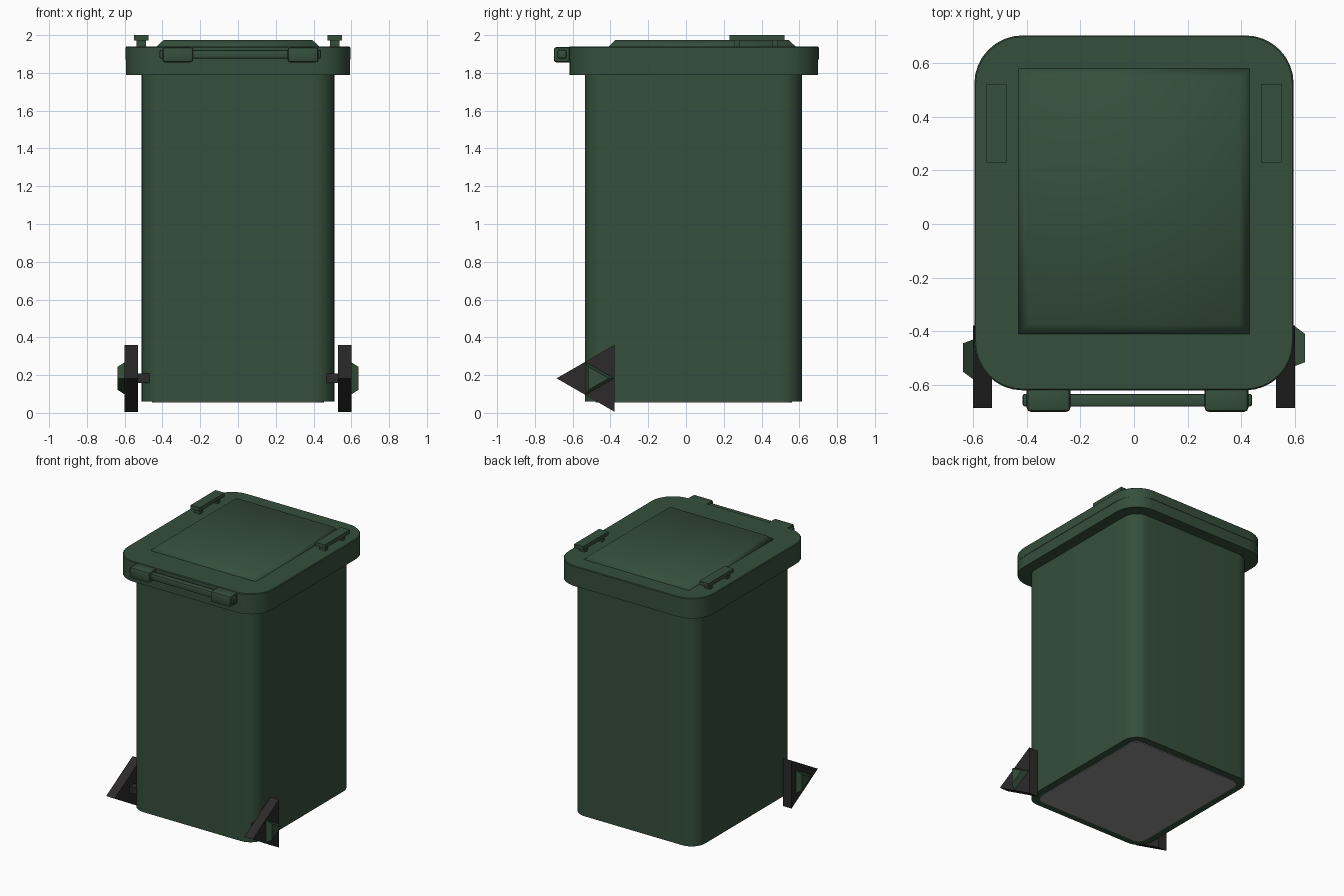
import bpy, bmesh, math
from mathutils import Vector

if "Cube" in bpy.data.objects:
    bpy.data.objects.remove(bpy.data.objects["Cube"])


def material(name, rgb):
    m = bpy.data.materials.new(name)
    m.diffuse_color = (*rgb, 1)
    m.use_nodes = True
    m.node_tree.nodes["Principled BSDF"].inputs["Base Color"].default_value = m.diffuse_color
    return m


GREEN = material("bin green", (0.036, 0.078, 0.045))
BLACK = material("tyre black", (0.025, 0.023, 0.023))
GREY = material("base grey", (0.28, 0.28, 0.28))


def finish(name, bm, mat, smooth=30):
    bmesh.ops.recalc_face_normals(bm, faces=bm.faces)
    me = bpy.data.meshes.new(name)
    bm.to_mesh(me)
    bm.free()
    me.materials.append(mat)
    ob = bpy.data.objects.new(name, me)
    bpy.context.collection.objects.link(ob)
    if smooth:
        bpy.context.view_layer.objects.active = ob
        ob.select_set(True)
        bpy.ops.object.shade_smooth_by_angle(angle=math.radians(smooth))
        ob.select_set(False)
    return ob


def loft(bm, rings):
    """Join rings of equal point count and cap both ends."""
    vs = [[bm.verts.new(p) for p in r] for r in rings]
    n = len(vs[0])
    for a, b in zip(vs, vs[1:]):
        for i in range(n):
            bm.faces.new((a[i], a[(i + 1) % n], b[(i + 1) % n], b[i]))
    bm.faces.new(vs[0][::-1])
    bm.faces.new(vs[-1])


def rounded(x, y0, y1, r, z, seg=8):
    """Rounded rectangle ring at height z."""
    pts = []
    for k, (cx, cy) in enumerate([(x - r, y1 - r), (r - x, y1 - r),
                                  (r - x, y0 + r), (x - r, y0 + r)]):
        for i in range(seg + 1):
            a = math.pi / 2 * (k + i / seg)
            pts.append((cx + r * math.cos(a), cy + r * math.sin(a), z))
    return pts


def slab(name, x, y0, y1, r, heights, mat=GREEN):
    bm = bmesh.new()
    loft(bm, [rounded(x - i, y0 + i, y1 - i, r - i, z) for z, i in heights])
    return finish(name, bm, mat)


def box(name, lo, hi, mat=GREEN, bevel=0):
    bm = bmesh.new()
    bmesh.ops.create_cube(bm, size=1)
    for v in bm.verts:
        v.co = Vector([(a + b) / 2 + c * (b - a) for a, b, c in zip(lo, hi, v.co)])
    if bevel:
        bmesh.ops.bevel(bm, geom=bm.edges[:], offset=bevel, segments=2,
                        profile=0.5, affect='EDGES')
    return finish(name, bm, mat, 40 if bevel else 0)


def triangle(x, r, flip, cy=-0.48, cz=0.183):
    """Three-sided ring in the yz plane."""
    return [(x, cy + flip * r * math.cos(2 * math.pi * k / 3),
             cz + r * math.sin(2 * math.pi * k / 3)) for k in range(3)]


# Container with a plate set into its underside
slab("body", 0.51, -0.535, 0.615, 0.11, [(0.06, 0), (1.80, 0)])
slab("base_plate", 0.455, -0.48, 0.56, 0.06, [(0.055, 0), (0.062, 0)], GREY)

# Rim and lid
slab("rim", 0.592, -0.617, 0.70, 0.17, [(1.79, 0), (1.87, 0)])
slab("lid", 0.595, -0.62, 0.703, 0.18, [(1.87, 0), (1.935, 0), (1.94, 0.005)])

# Raised lid panel with sloping sides
bm = bmesh.new()
loft(bm, [[(sx * (0.43 - i), 0.085 + sy * (0.495 - i), z)
           for sx, sy in ((1, 1), (-1, 1), (-1, -1), (1, -1))]
          for z, i in ((1.935, 0), (1.94, 0), (1.975, 0.037))])
finish("lid_panel", bm, GREEN, 60)

# Front hinge bar and its two blocks
box("front_bar", (-0.415, -0.68, 1.876), (0.44, -0.633, 1.922), bevel=0.008)
for name, x0 in (("left", -0.40), ("right", 0.263)):
    box(name + "_bar_block", (x0, -0.70, 1.855), (x0 + 0.163, -0.60, 1.937), bevel=0.015)

for name, s in (("left", -1), ("right", 1)):
    # Lid side handles on two posts
    def span(a, b):
        return min(s * a, s * b), max(s * a, s * b)
    a, b = span(0.475, 0.55)
    box(name + "_lid_handle", (a, 0.23, 1.972), (b, 0.522, 2.0))
    a, b = span(0.488, 0.537)
    for i, y in enumerate((0.27, 0.47)):
        box(f"{name}_handle_post_{i + 1}", (a, y - 0.015, 1.935), (b, y + 0.015, 1.975))
    # Three-sided wheel, tapered hub and axle stub
    bm = bmesh.new()
    loft(bm, [triangle(s * x, 0.205, -1) for x in (0.53, 0.60)])
    finish(name + "_wheel", bm, BLACK, 0)
    bm = bmesh.new()
    loft(bm, [triangle(s * x, r, s) for x, r in ((0.598, 0.10), (0.638, 0.07))])
    finish(name + "_hub", bm, GREEN, 0)
    a, b = span(0.45, 0.54)
    box(name + "_axle", (a, -0.51, 0.158), (b, -0.455, 0.208), BLACK)
